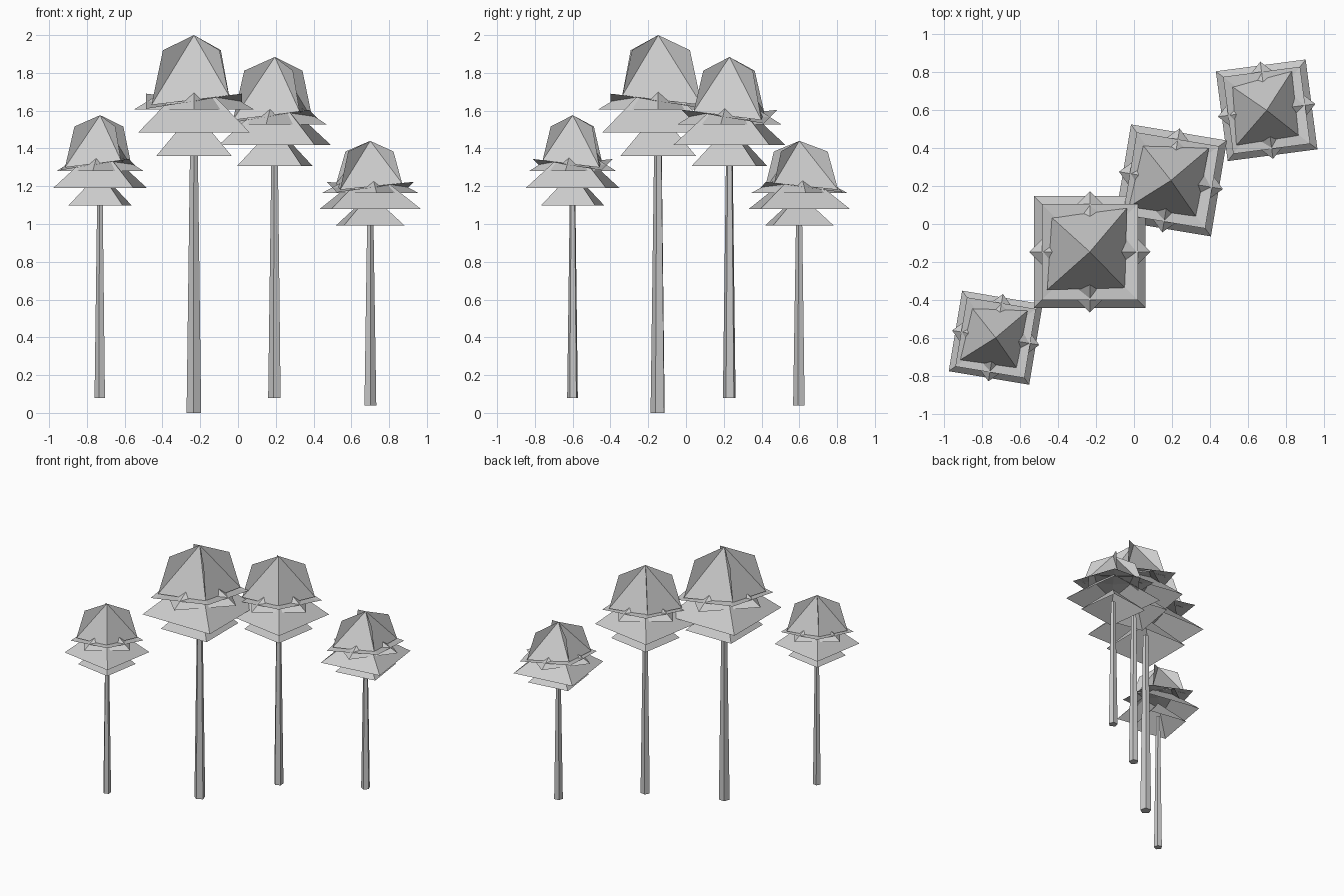
import bpy, bmesh, math

cube = bpy.data.objects.get("Cube")
if cube:
    bpy.data.objects.remove(cube, do_unlink=True)

grey = bpy.data.materials.new("plain_grey")
grey.diffuse_color = (0.6, 0.6, 0.6, 1)
grey.use_nodes = True
grey.node_tree.nodes["Principled BSDF"].inputs["Base Color"].default_value = (0.6, 0.6, 0.6, 1)


def ring(half, z, turn=0, sides=4):
    """Regular ring; half is the distance from centre to a flat side."""
    r = half / math.cos(math.pi / sides)
    start = math.radians(turn) + math.pi / sides
    steps = [start + math.tau * i / sides for i in range(sides)]
    return [(r * math.cos(a), r * math.sin(a), z) for a in steps]


def finish(bm, name):
    mesh = bpy.data.meshes.new(name)
    bm.to_mesh(mesh)
    bm.free()
    mesh.materials.append(grey)
    return mesh


def trunk_mesh(low, high):
    """Tapered closed post between two rings."""
    bm = bmesh.new()
    low, high = ([bm.verts.new(p) for p in pts] for pts in (low, high))
    n = len(low)
    for i in range(n):
        j = (i + 1) % n
        bm.faces.new((low[i], low[j], high[j], high[i]))
    bm.faces.new(low[::-1])
    bm.faces.new(high)
    return finish(bm, "trunk")


def tier_mesh(name, rim, top, shoulder=None):
    """Pyramid open below; shoulder = (reach, height) adds thin corner fins."""
    bm = bmesh.new()
    corners = [bm.verts.new(p) for p in rim]
    tip = bm.verts.new((0, 0, top))
    for i, corner in enumerate(corners):
        bm.faces.new((corner, corners[(i + 1) % len(corners)], tip))
        if shoulder:
            reach, height = shoulder
            bulge = bm.verts.new((corner.co.x * reach, corner.co.y * reach, height))
            bm.faces.new((corner, bulge, tip))
    return finish(bm, name)


def warped(half, high, low):
    """Square rim whose opposite corners are alternately low and high."""
    return [(x, y, low if i % 2 == 0 else high)
            for i, (x, y, z) in enumerate(ring(half, 0))]


# slightly uneven rim of the crown cap
cap_rim = [(0.195, 0.23, 1.63), (-0.20, 0.18, 1.68),
           (-0.225, -0.20, 1.63), (0.185, -0.19, 1.68)]

parts = {
    "trunk": trunk_mesh(ring(0.033, 0, 15, 5), ring(0.017, 1.45, 15, 5)),
    "lower_tier": tier_mesh("lower_tier", ring(0.2, 1.36), 1.6),
    "middle_tier": tier_mesh("middle_tier", ring(0.295, 1.485), 1.79),
    "pointed_tier": tier_mesh("pointed_tier", ring(0.226, 1.605, 45), 1.8),
    "crown_skirt": tier_mesh("crown_skirt", warped(0.253, 1.69, 1.61), 1.66),
    "crown_cap": tier_mesh("crown_cap", cap_rim, 2, shoulder=(0.73, 1.92)),
}

# name, location, width scale, height scale, turn in degrees
trees = [
    ("tall", (-0.233, -0.147, 0), 1, 1, 0),
    ("second", (0.195, 0.23, 0.08), 0.87, 0.902, -9.5),
    ("left", (-0.73, -0.6, 0.08), 0.73, 0.748, -9.5),
    ("right", (0.7, 0.6, 0.04), 0.81, 0.7, 7.5),
]
for tree, place, width, height, turn in trees:
    for part, mesh in parts.items():
        obj = bpy.data.objects.new(tree + "_tree_" + part, mesh)
        obj.location = place
        obj.scale = (width, width, height)
        obj.rotation_euler.z = math.radians(turn)
        bpy.context.collection.objects.link(obj)
